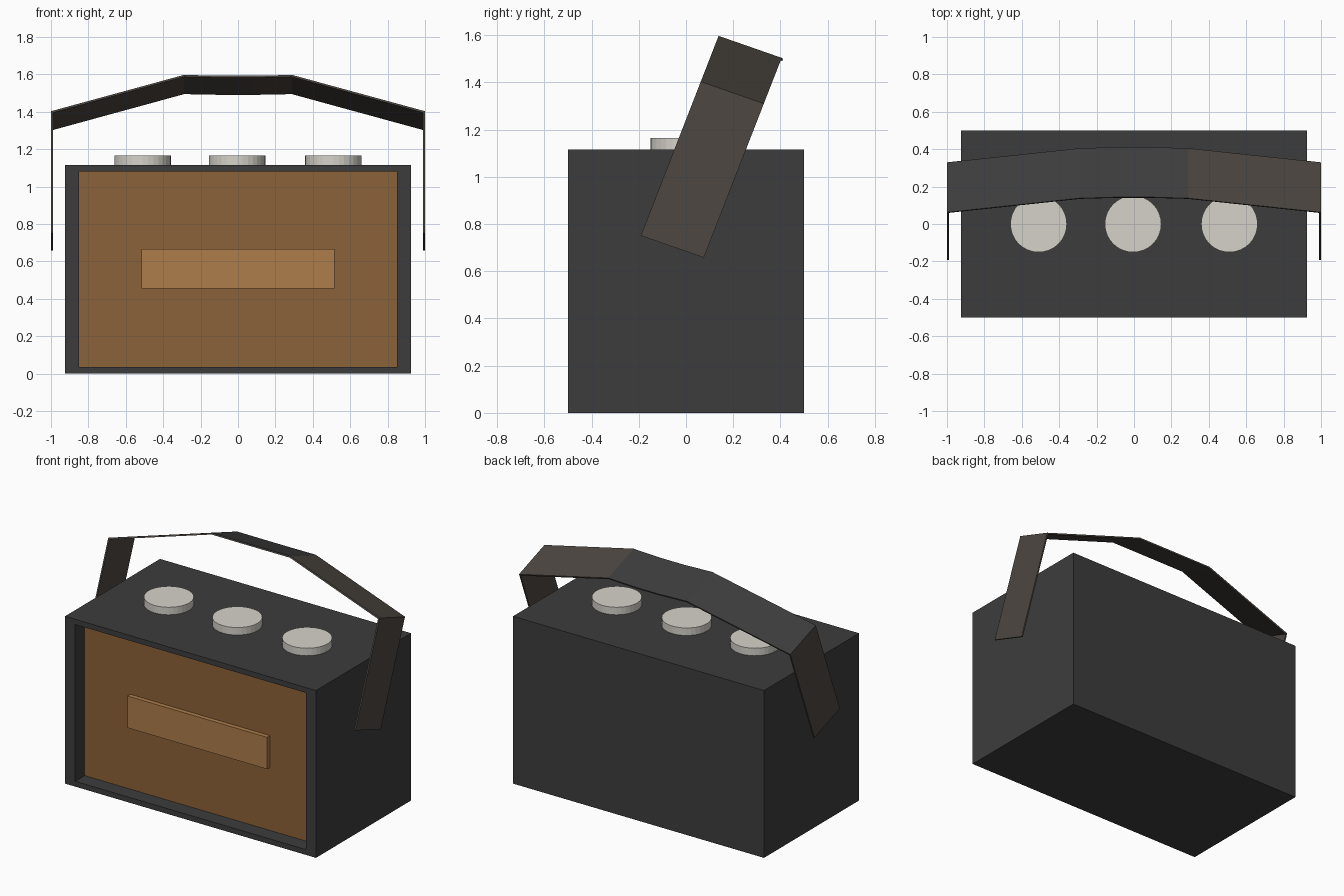
import bpy, bmesh
from math import copysign
from mathutils import Vector

if "Cube" in bpy.data.objects:
    bpy.data.objects.remove(bpy.data.objects["Cube"])


def material(name, rgb):
    m = bpy.data.materials.new(name)
    m.diffuse_color = (*rgb, 1)
    m.use_nodes = True
    m.node_tree.nodes["Principled BSDF"].inputs["Base Color"].default_value = m.diffuse_color
    return m


DARK = material("dark_casing", (0.046, 0.046, 0.046))
WOOD = material("wood", (0.26, 0.122, 0.041))
LIGHT_WOOD = material("light_wood", (0.42, 0.205, 0.07))
CREAM = material("cream", (0.67, 0.65, 0.59))
LEATHER = material("leather", (0.075, 0.063, 0.053))


def finish(name, bm, *mats):
    bmesh.ops.recalc_face_normals(bm, faces=bm.faces)
    mesh = bpy.data.meshes.new(name)
    bm.to_mesh(mesh)
    bm.free()
    for m in mats:
        mesh.materials.append(m)
    ob = bpy.data.objects.new(name, mesh)
    bpy.context.collection.objects.link(ob)
    return ob


def box(lo, hi):
    bm = bmesh.new()
    bmesh.ops.create_cube(bm, size=1)
    lo, hi = Vector(lo), Vector(hi)
    for v in bm.verts:
        v.co = (lo + hi) / 2 + v.co * (hi - lo)
    return bm


# Casing with a recessed wooden front
bm = box((-0.925, -0.5, 0), (0.925, 0.5, 1.115))
bm.normal_update()
front = min(bm.faces, key=lambda f: f.calc_center_median().y)
bmesh.ops.inset_region(bm, faces=[front], thickness=0.05)
for v in front.verts:
    v.co.x = copysign(0.85, v.co.x)
floor = bmesh.ops.extrude_discrete_faces(bm, faces=[front])["faces"][0]
for v in floor.verts:
    v.co.y = -0.4
floor.material_index = 1
finish("casing", bm, DARK, WOOD)

# Raised bar on the front panel
finish("front_bar", box((-0.515, -0.43, 0.455), (0.515, -0.4, 0.667)), LIGHT_WOOD)

# Three round knobs on top
for i, x in enumerate((-0.51, -0.005, 0.51)):
    bpy.ops.mesh.primitive_cylinder_add(vertices=32, radius=0.151, depth=0.05,
                                        location=(x, 0, 1.14))
    knob = bpy.context.object
    knob.name = f"knob_{i + 1}"
    knob.data.materials.append(CREAM)

# Leaning strap handle: profile points are (x, length up the strap, shift across it)
UP, ACROSS = Vector((0, 0.363, 0.932)), Vector((0, 0.944, -0.329))
BASE = Vector((0, -0.058, 0.704))
half_outer = [(1, 0, 0), (1, 0.7, 0), (0.29, 0.908, 0), (0.08, 0.906, 0.007)]
half_inner = [(0.99, 0, 0), (0.99, 0.692, 0), (0.288, 0.898, 0), (0.08, 0.896, 0.007)]


def mirrored(half):
    return half + [(-x, h, s) for x, h, s in reversed(half)]


bm = bmesh.new()
rings = []
for o, n in zip(mirrored(half_outer), mirrored(half_inner)):
    rings.append([bm.verts.new(Vector((p[0], 0, 0)) + BASE + UP * p[1] + ACROSS * (p[2] + w))
                  for p, w in ((o, -0.1415), (o, 0.1415), (n, 0.1415), (n, -0.1415))])
for i, (a, b) in enumerate(zip(rings, rings[1:])):
    for k in range(4):
        face = bm.faces.new((a[k], a[(k + 1) % 4], b[(k + 1) % 4], b[k]))
        # Outer side of the middle and left spans is dark like the casing
        face.material_index = int(k == 0 and 2 <= i <= 5)
bm.faces.new(rings[0])
bm.faces.new(rings[-1])
finish("carry_strap", bm, LEATHER, DARK)
